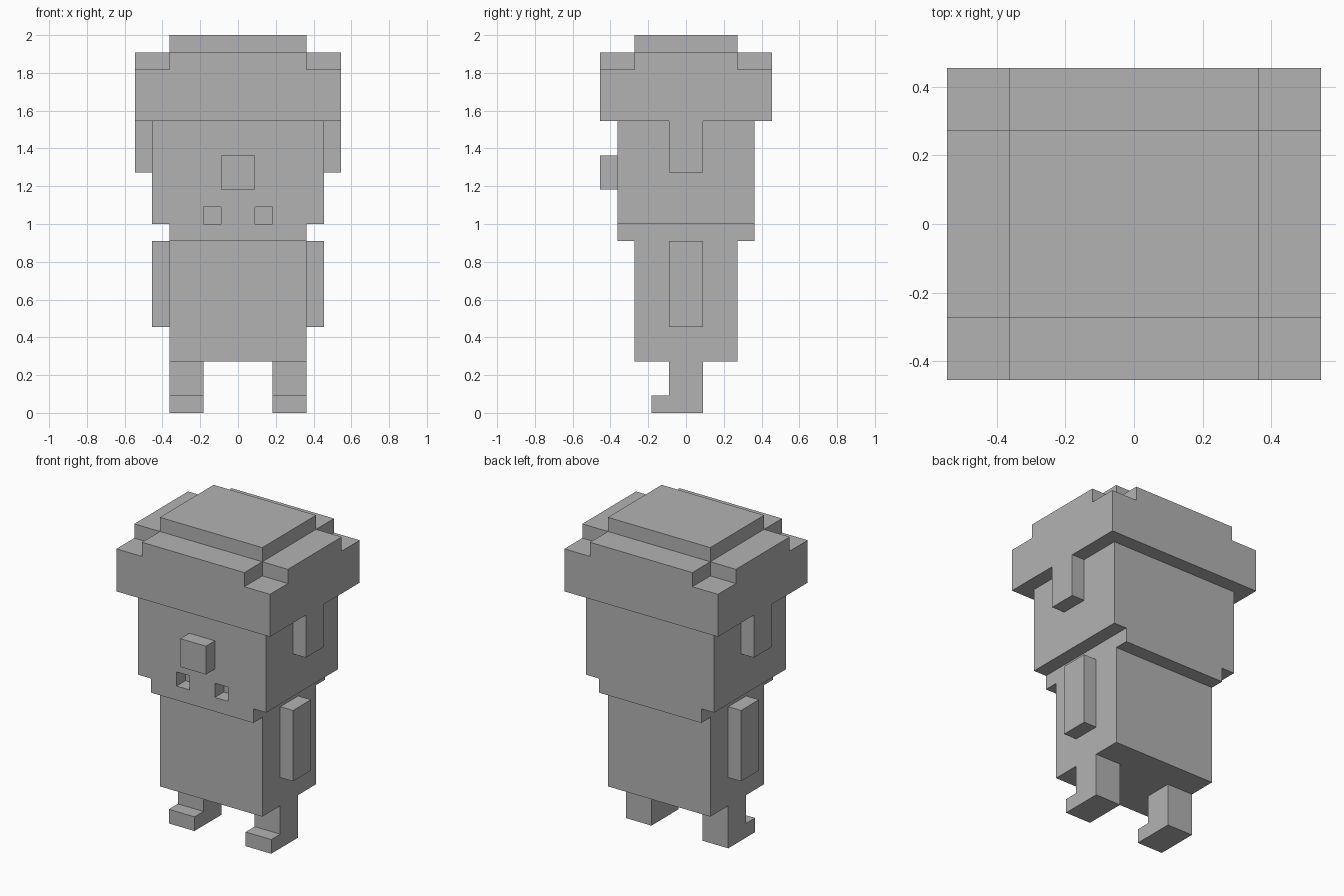
import bpy
import bmesh
from mathutils import Vector

U = 1 / 11  # one block of the figure

cube = bpy.data.objects.get("Cube")
if cube:
    bpy.data.objects.remove(cube, do_unlink=True)

grey = bpy.data.materials.new("plain grey")
grey.use_nodes = True
grey.diffuse_color = (0.45, 0.45, 0.45, 1)
grey.node_tree.nodes["Principled BSDF"].inputs["Base Color"].default_value = grey.diffuse_color


def prism(name, outline, axis, lo, hi):
    """Extrude an outline, in blocks, along axis 0, 1 or 2 from lo to hi."""
    bm = bmesh.new()
    verts = []
    for a, b in outline:
        co = [a, b]
        co.insert(axis, lo)
        verts.append(bm.verts.new(Vector(co) * U))
    face = bm.faces.new(verts)
    step = Vector((0, 0, 0))
    step[axis] = (hi - lo) * U
    extruded = bmesh.ops.extrude_face_region(bm, geom=[face], use_keep_orig=True)["geom"]
    bmesh.ops.translate(bm, vec=step, verts=[v for v in extruded if isinstance(v, bmesh.types.BMVert)])
    bmesh.ops.recalc_face_normals(bm, faces=bm.faces)
    mesh = bpy.data.meshes.new(name)
    bm.to_mesh(mesh)
    bm.free()
    mesh.materials.append(grey)
    obj = bpy.data.objects.new(name, mesh)
    bpy.context.collection.objects.link(obj)
    return obj


def box(name, x, y, z):
    outline = [(x[0], y[0]), (x[1], y[0]), (x[1], y[1]), (x[0], y[1])]
    return prism(name, outline, 2, *z)


def span(lo, hi, side):
    return sorted((lo * side, hi * side))


# Trunk
box("body", (-4, 4), (-3, 3), (3, 10))

# Head with its narrower chin, drawn as half a front profile and mirrored
half = [(4, 10), (4, 11), (5, 11), (5, 17)]
head = prism("head", half + [(-x, z) for x, z in reversed(half)], 1, -4, 4)
box("nose", (-1, 1), (-5, -4), (13, 15))

# Legs with feet, arms, ears and eye sockets on both sides
leg_profile = [(-2, 0), (1, 0), (1, 3), (-1, 3), (-1, 1), (-2, 1)]
for side, label in ((1, "left"), (-1, "right")):
    prism(label + "_leg", leg_profile, 0, *span(2, 4, side))
    box(label + "_arm", span(4, 5, side), (-1, 1), (5, 10))
    box(label + "_ear", span(5, 6, side), (-1, 1), (14, 17))

    cutter = box(label + "_eye_cutter", span(1, 2, side), (-5, -3), (11, 12))
    cutter.hide_render = True
    socket = head.modifiers.new(label + "_eye_socket", "BOOLEAN")
    socket.operation = "DIFFERENCE"
    socket.solver = "EXACT"
    socket.object = cutter
    bpy.context.view_layer.objects.active = head
    bpy.ops.object.modifier_apply(modifier=socket.name)
    bpy.data.objects.remove(cutter, do_unlink=True)

# Stepped cap: brim, cross-shaped layer, crown
box("cap_brim", (-6, 6), (-5, 5), (17, 20))
quarter = [(6, 3), (4, 3), (4, 5)]
right_half = [(x, -y) for x, y in reversed(quarter)] + quarter
cross = right_half + [(-x, -y) for x, y in right_half]
prism("cap_cross", cross, 2, 20, 21)
box("cap_crown", (-4, 4), (-3, 3), (21, 22))
